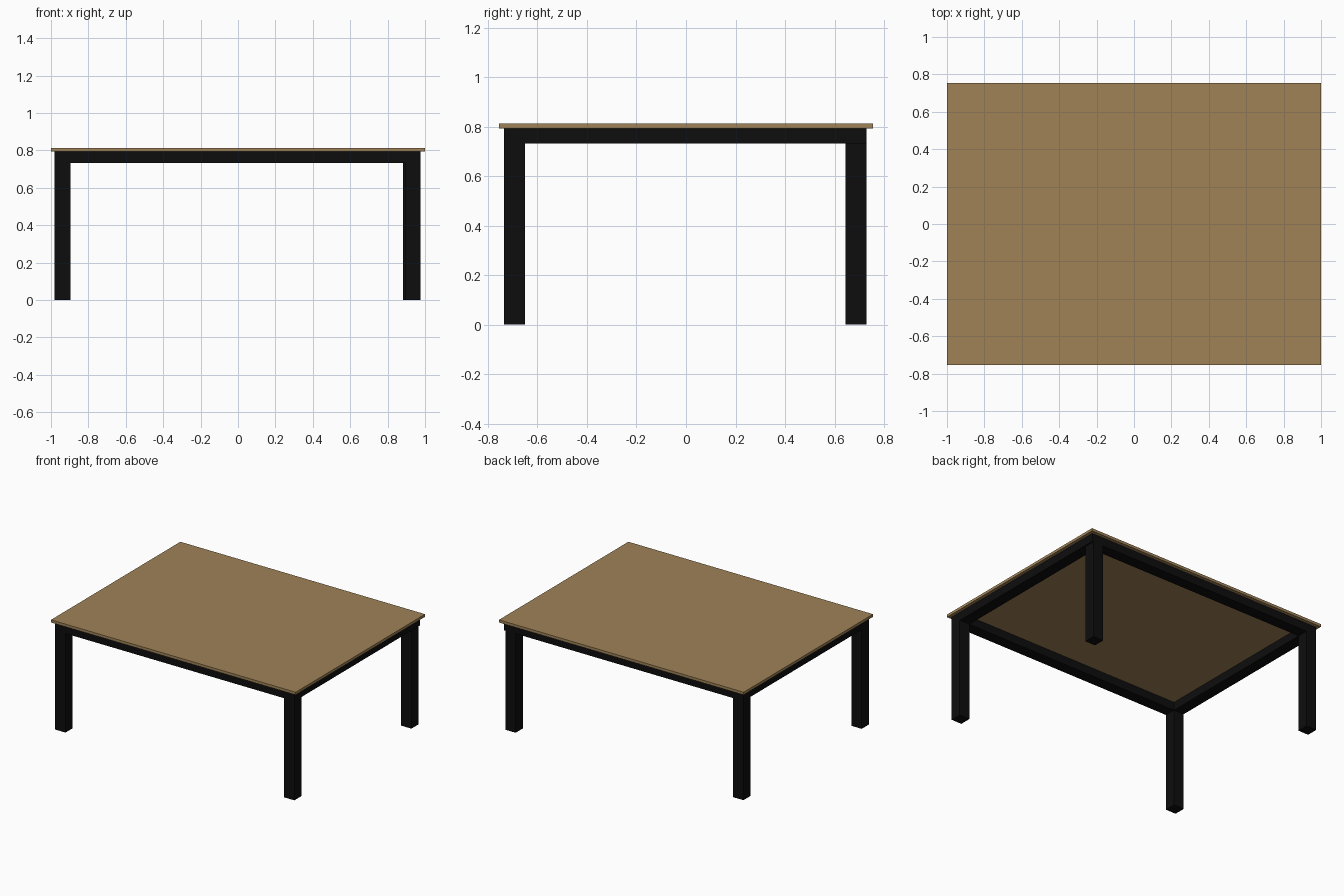
import bpy

if "Cube" in bpy.data.objects:
    bpy.data.objects.remove(bpy.data.objects["Cube"])


def material(name, color):
    m = bpy.data.materials.new(name)
    m.diffuse_color = (*color, 1)
    m.use_nodes = True
    m.node_tree.nodes["Principled BSDF"].inputs["Base Color"].default_value = m.diffuse_color
    return m


wood = material("wood", (0.35, 0.225, 0.095))
black = material("black", (0.004, 0.004, 0.004))


def box(name, x, y, z, mat):
    """Box from (min, max) ranges on each axis."""
    bpy.ops.mesh.primitive_cube_add(
        size=1, location=[sum(r) / 2 for r in (x, y, z)])
    ob = bpy.context.object
    ob.name = name
    ob.scale = [r[1] - r[0] for r in (x, y, z)]
    bpy.ops.object.transform_apply(location=False, rotation=False, scale=True)
    ob.data.materials.append(mat)
    return ob


W = 0.084                      # leg and rail thickness
X0, X1 = -0.98, 0.976          # outer faces of the frame
Y0, Y1 = -0.735, 0.729
RAIL, UNDER, TOP = 0.732, 0.793, 0.813

# Table top
box("table_top", (-1, 1), (-0.755, 0.755), (UNDER, TOP), wood)

# Legs (the back right one sits slightly further in)
for name, x, y in (("front_left_leg", X0, Y0), ("front_right_leg", X1 - W, Y0),
                   ("back_left_leg", X0, Y1 - W),
                   ("back_right_leg", X1 - W - 0.01, Y1 - W)):
    box(name, (x, x + W), (y, y + W), (0, RAIL), black)

# Rails under the top, resting on the legs
for name, y in (("front_rail", Y0), ("back_rail", Y1 - W)):
    box(name, (X0, X1), (y, y + W), (RAIL, UNDER), black)
for name, x in (("left_rail", X0), ("right_rail", X1 - W)):
    box(name, (x, x + W), (Y0 + W, Y1 - W), (RAIL, UNDER), black)
